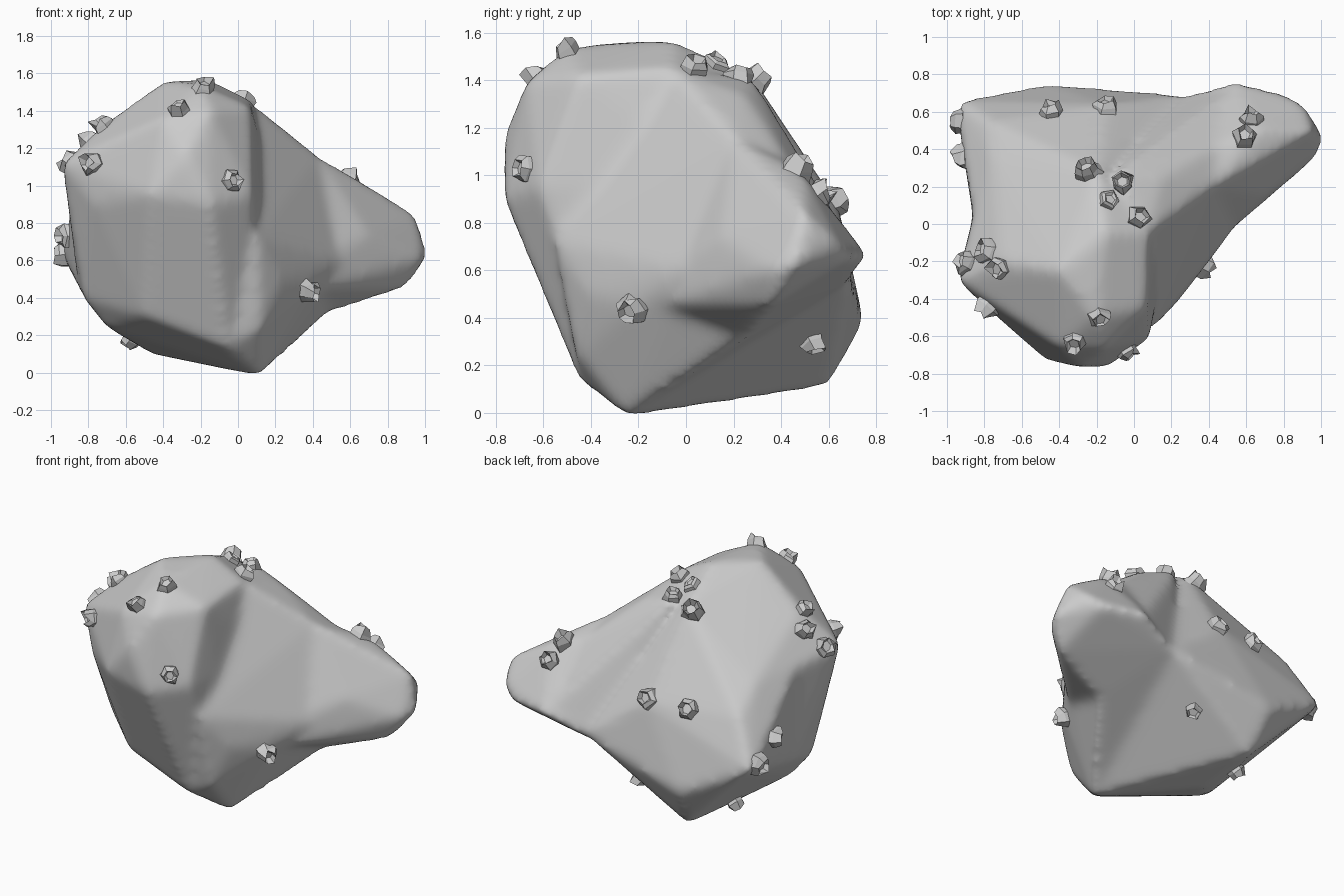
import bpy, bmesh, math, random
from mathutils import Vector

random.seed(4)
cube = bpy.data.objects.get("Cube")
if cube:
    bpy.data.objects.remove(cube, do_unlink=True)

stone = bpy.data.materials.new("stone grey")
stone.use_nodes = True
grey = (0.6, 0.6, 0.6, 1)
stone.diffuse_color = grey
stone.node_tree.nodes["Principled BSDF"].inputs["Base Color"].default_value = grey


def make_object(name, bm):
    mesh = bpy.data.meshes.new(name)
    bm.to_mesh(mesh)
    bm.free()
    mesh.materials.append(stone)
    obj = bpy.data.objects.new(name, mesh)
    bpy.context.collection.objects.link(obj)
    return obj


def hull(name, points):
    bm = bmesh.new()
    verts = [bm.verts.new(p) for p in points]
    out = bmesh.ops.convex_hull(bm, input=verts)
    loose = {v for v in out["geom_interior"] + out["geom_unused"]
             if isinstance(v, bmesh.types.BMVert)}
    bmesh.ops.delete(bm, geom=list(loose), context="VERTS")
    bmesh.ops.recalc_face_normals(bm, faces=bm.faces)
    return make_object(name, bm)


# Main boulder, flat-topped with a sloping back and a tilted underside
boulder = hull("boulder", [
    (-.4, -.25, 1.56), (-.16, -.05, 1.57), (-.2, -.5, 1.54), (.08, -.05, 1.45),
    (.07, -.45, 1.42), (-.2, .28, 1.42), (-.72, -.2, 1.33), (-.4, -.66, 1.36),
    (-.15, -.67, 1.4), (-.28, -.77, 1.16), (-.15, -.77, .9), (-.47, -.73, .95),
    (.08, -.62, .95), (.12, -.4, .95), (-.94, -.31, 1.12), (-.77, -.46, .9),
    (-.76, .35, 1.05), (-.78, .55, .9), (-.94, .66, .62), (-.47, .75, .38),
    (-.15, .64, .88), (.27, .69, .56), (-.43, .6, .11), (.12, -.25, -.02),
    (-.05, -.45, .13), (-.5, -.44, .3), (-.46, .1, .1), (-.82, -.18, .39),
    (-.7, -.14, .24)])

# Broad low shoulder joining the boulder to the horn
shoulder = hull("shoulder", [
    (.08, -.05, 1.44), (.1, -.56, .72), (.0, -.45, .17), (.12, -.46, .24),
    (.24, -.41, .5), (.12, -.25, -.02), (.38, -.22, .45), (.56, .01, .6),
    (.49, .25, .32), (.43, .2, 1.16), (.45, .42, 1.07), (.15, .25, 1.34),
    (-.1, .28, 1.42), (.27, .69, .55), (.3, .6, .72), (.54, .74, .66)])

# Blunt horn reaching out to the side
horn = hull("horn", [
    (1.02, .46, .62), (.98, .36, .6), (.96, .5, .84), (.91, .64, .72),
    (.9, .36, .45), (.83, .69, .65), (.54, .77, .66), (.66, .5, 1.0),
    (.56, .02, .66), (.42, -.12, .45), (.49, .25, .32), (.43, .2, 1.16),
    (.45, .42, 1.07), (.27, .69, .55), (.2, .3, .8), (.7, .15, .74)])

# Shallow hollow along the flank opposite the horn
hollow = hull("hollow", [
    (x, y, z) for z in (.2, 1.5)
    for x, y in ((-.86, .04), (-.95, -.32), (-1.3, -.4), (-1.3, .6), (-.94, .55))])

# Fuse the masses into one worn rock
for part, mode in ((hollow, "DIFFERENCE"), (shoulder, "UNION"), (horn, "UNION")):
    fuse = boulder.modifiers.new("fuse", "BOOLEAN")
    fuse.operation = mode
    fuse.solver = "EXACT"
    fuse.object = part
remesh = boulder.modifiers.new("skin", "REMESH")
remesh.mode = "VOXEL"
remesh.voxel_size = 0.025
remesh.use_smooth_shade = True
worn = boulder.modifiers.new("worn", "SMOOTH")
worn.factor = 0.5
worn.iterations = 16
deps = bpy.context.evaluated_depsgraph_get()
rock_mesh = bpy.data.meshes.new_from_object(boulder.evaluated_get(deps))
for part in (boulder, shoulder, horn, hollow):
    bpy.data.objects.remove(part, do_unlink=True)
rock = bpy.data.objects.new("rock", rock_mesh)
bpy.context.collection.objects.link(rock)
rock_mesh.shade_smooth()
bpy.context.view_layer.update()


def barnacle(index, spot, size):
    """Jagged open cup seated on the rock, facing along its normal."""
    _, point, normal, _ = rock.closest_point_on_mesh(Vector(spot))
    sides = random.choice((5, 6, 7))
    bm = bmesh.new()
    rings = []
    # Ring radius, ring height, height jitter
    for radius, height, jag in ((1, -.35, 0), (.95, .3, .15), (.68, .8, .35), (.45, .4, 0)):
        ring = []
        for k in range(sides):
            a = math.tau * k / sides
            r = radius * random.uniform(.8, 1.2)
            z = height + random.uniform(-jag, jag)
            ring.append(bm.verts.new(Vector((r * math.cos(a), r * math.sin(a), z)) * size))
        rings.append(ring)
    for low, high in zip(rings, rings[1:]):
        for k in range(sides):
            n = (k + 1) % sides
            bm.faces.new((low[k], low[n], high[n], high[k]))
    bm.faces.new(rings[-1])
    bm.faces.new(rings[0][::-1])
    obj = make_object(f"barnacle_{index}", bm)
    obj.location = point
    obj.rotation_euler = normal.to_track_quat("Z", "Y").to_euler()


spots = [
    (-.18, -.51, 1.55), (-.31, -.62, 1.4), (-.02, -.7, 1.03), (.38, -.23, .43),
    (.03, .04, 1.46), (-.12, .14, 1.5), (-.06, .23, 1.46), (-.25, .3, 1.4),
    (.59, .46, 1.02), (.63, .59, .94), (-.44, .62, .9), (-.15, .63, .9),
    (-.93, -.19, 1.15), (-.82, -.13, 1.26), (-.73, -.24, 1.33), (-.79, -.45, 1.12),
    (-.95, .55, .63), (-.95, .35, .73), (-.6, .29, .14), (0, .56, .24)]
for i, spot in enumerate(spots):
    barnacle(i + 1, spot, random.uniform(.058, .07))
